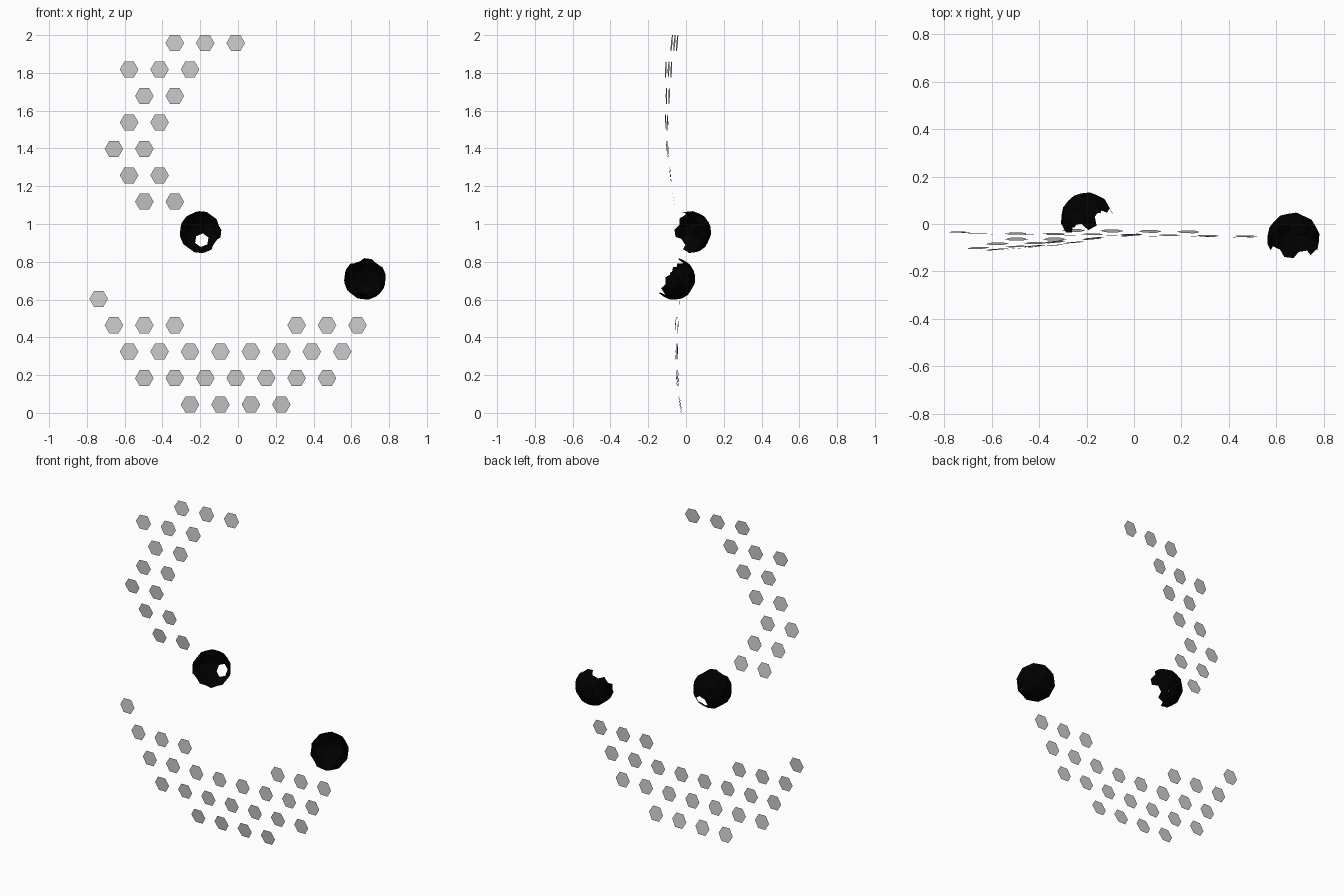
import bpy, bmesh, math
from mathutils import Vector

if "Cube" in bpy.data.objects:
    bpy.data.objects.remove(bpy.data.objects["Cube"])

STEP = 0.1612      # spacing of tiles within a row
ROW = 0.14         # spacing of rows
R = 0.049          # tile radius
X0 = -0.254


def make_object(name, faces, mat=None):
    bm = bmesh.new()
    for pts in faces:
        bm.faces.new([bm.verts.new(p) for p in pts])
    bmesh.ops.remove_doubles(bm, verts=bm.verts, dist=1e-4)
    mesh = bpy.data.meshes.new(name)
    bm.to_mesh(mesh)
    bm.free()
    if mat:
        mesh.materials.append(mat)
    ob = bpy.data.objects.new(name, mesh)
    bpy.context.collection.objects.link(ob)
    return ob


def hexagon(x, z, depth):
    # flat-topped tile following the gently curved sheet
    pts = []
    for k in range(6):
        a = k * math.pi / 3
        px, pz = x + R * math.cos(a), z + R * math.sin(a)
        pts.append(Vector((px, depth(px, pz), pz)))
    return pts


def tile_sheet(name, z0, rows, depth):
    # rows: per row a list of (first column in half steps, count)
    faces = []
    for r, runs in enumerate(rows):
        for first, count in runs:
            for i in range(count):
                x = X0 + (first / 2 + i) * STEP
                faces.append(hexagon(x, z0 + r * ROW, depth))
    make_object(name, faces)


def lower_depth(x, z):
    bend = 0.25 if z < 0.33 else 0.1
    return -0.051 + bend * (z - 0.33) ** 2 - 0.012 * x


def upper_depth(x, z):
    slope = 0.09 * min(1, max(0, (z - 1.15) / 0.55))
    return -0.104 + 0.14 * (z - 1.65) ** 2 + slope * (x + 0.5)


# lower crescent of tiles
tile_sheet("lower_tiles", 0.044,
           [[(0, 4)], [(-3, 7)], [(-4, 8)], [(-5, 3), (7, 3)], [(-6, 1)]], lower_depth)

# upper crescent of tiles
tile_sheet("upper_tiles", 1.118,
           [[(-3, 2)], [(-4, 2)], [(-5, 2)], [(-4, 2)], [(-3, 2)], [(-4, 3)], [(-1, 3)]],
           upper_depth)

black = bpy.data.materials.new("black")
black.diffuse_color = (0, 0, 0, 1)
black.use_nodes = True
black.node_tree.nodes["Principled BSDF"].inputs["Base Color"].default_value = black.diffuse_color


def half_ball(name, centre, radius, opening, limit, align, hole=False):
    # open shell of hexagons and pentagons: the dual of an icosphere
    bm = bmesh.new()
    bmesh.ops.create_icosphere(bm, subdivisions=2, radius=1)
    align, opening = Vector(align).normalized(), Vector(opening).normalized()
    sixes = [v for v in bm.verts if len(v.link_edges) == 6]
    seed = max(sixes, key=lambda v: v.co.normalized().dot(align))
    turn = seed.co.normalized().rotation_difference(align)
    faces = []
    for v in bm.verts:
        n = v.co.normalized()
        if (hole and v == seed) or (turn @ n).dot(opening) > limit:
            continue
        u = n.orthogonal().normalized()
        w = n.cross(u)
        ring = [f.calc_center_median().normalized() for f in v.link_faces]
        ring.sort(key=lambda p: math.atan2(p.dot(w), p.dot(u)))
        faces.append([Vector(centre) + radius * (turn @ p) for p in ring])
    bm.free()
    make_object(name, faces, black)


# half balls, one with a missing tile at the back
half_ball("left_ball", (-0.198, 0.022, 0.957), 0.112,
          (0.46, -0.87, -0.12), 0.15, (0.06, 0.91, -0.41), hole=True)
half_ball("right_ball", (0.672, -0.062, 0.71), 0.112,
          (0.05, -0.87, 0.5), 0.12, (0.05, 0.87, -0.5))
